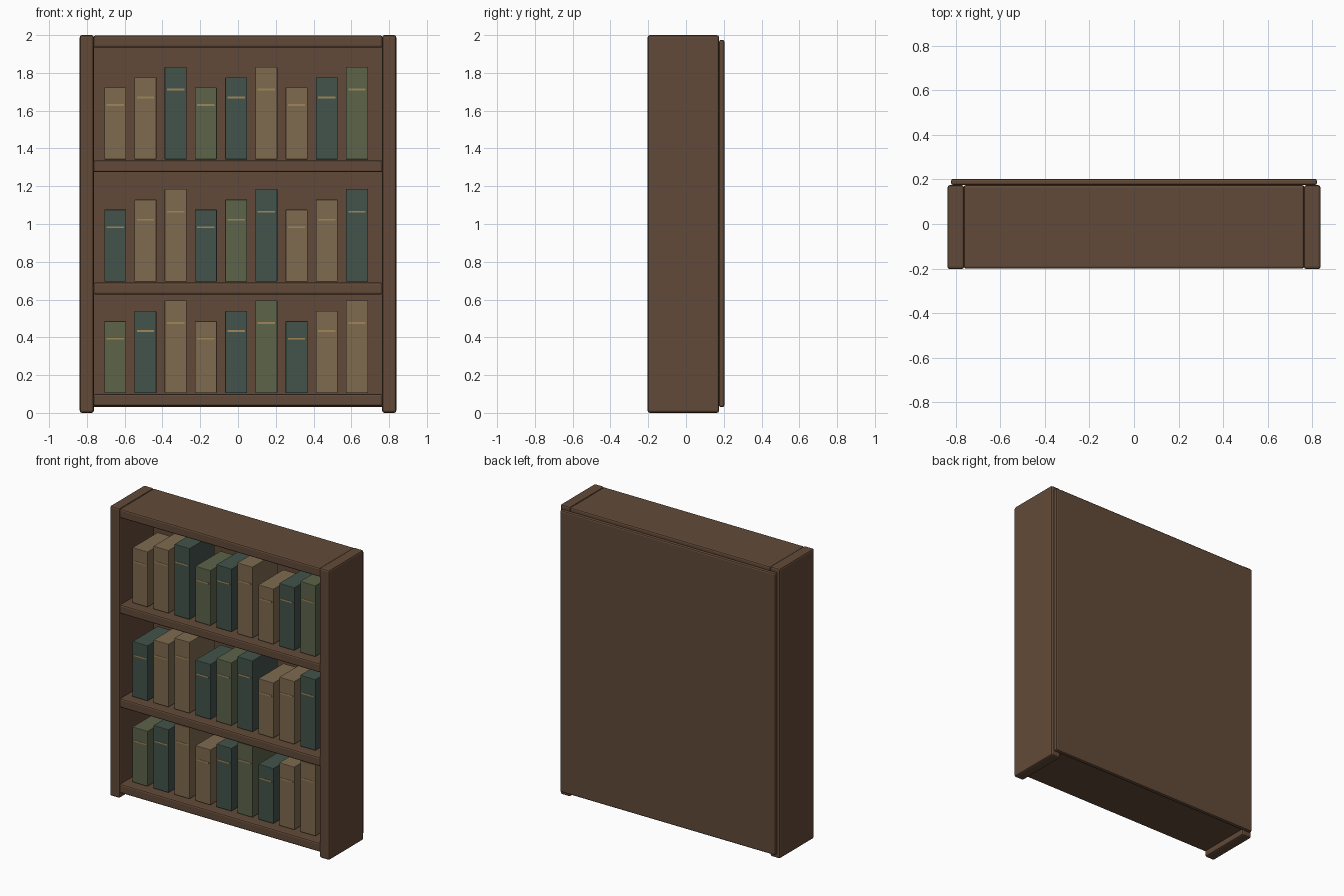
import bpy
import bmesh

old = bpy.data.objects.get("Cube")
if old:
    bpy.data.objects.remove(old, do_unlink=True)


def linear(v):
    v /= 255
    return v / 12.92 if v <= 0.04045 else ((v + 0.055) / 1.055) ** 2.4


def material(name, r, g, b):
    mat = bpy.data.materials.new(name)
    mat.use_nodes = True
    colour = (linear(r), linear(g), linear(b), 1)
    mat.diffuse_color = colour
    bsdf = mat.node_tree.nodes["Principled BSDF"]
    bsdf.inputs["Base Color"].default_value = colour
    bsdf.inputs["Roughness"].default_value = 0.8
    return mat


WOOD = material("brown wood", 98, 74, 56)
TAN = material("tan cloth", 126, 106, 79)
TEAL = material("dark teal cloth", 67, 83, 75)
GREEN = material("olive green cloth", 93, 99, 74)
GOLD = material("dull gold", 160, 134, 88)


def box(name, x, y, z, mat, bevel=0.0):
    """Box from (min, max) ranges on each axis, with optional rounded edges."""
    bm = bmesh.new()
    bmesh.ops.create_cube(bm, size=1)
    for v in bm.verts:
        v.co = [lo + (c + 0.5) * (hi - lo) for c, (lo, hi) in zip(v.co, (x, y, z))]
    mesh = bpy.data.meshes.new(name)
    bm.to_mesh(mesh)
    bm.free()
    mesh.materials.append(mat)
    obj = bpy.data.objects.new(name, mesh)
    bpy.context.collection.objects.link(obj)
    if bevel:
        mod = obj.modifiers.new("rounded edges", 'BEVEL')
        mod.width = bevel
        mod.segments = 2
    return obj


FRONT, REAR = -0.2, 0.175

# Case: side panels, back panel and four boards
for side, s in (("left", 1), ("right", -1)):
    box(f"{side}_side_panel", sorted((s * 0.763, s * 0.838)), (FRONT - 0.003, REAR), (0, 2), WOOD, 0.012)
box("back_panel", (-0.822, 0.822), (REAR, 0.203), (0.03, 1.975), WOOD, 0.01)
shelf_tops = {"bottom_shelf": 0.1, "lower_shelf": 0.69, "upper_shelf": 1.337, "top_board": 1.997}
for name, top in shelf_tops.items():
    box(name, (-0.765, 0.765), (FRONT, REAR), (top - 0.063, top), WOOD, 0.01)

# Books: heights repeat in threes, covers in fives, shifted by one per shelf
heights = (0.381, 0.434, 0.49)
covers = (GREEN, TEAL, TAN, TAN, TEAL)
BOOK_FRONT, BOOK_BACK = -0.14, 0.135
for row, shelf in enumerate(("bottom_shelf", "lower_shelf", "upper_shelf")):
    base = shelf_tops[shelf] + 0.005
    for i in range(9):
        x = -0.65 + 0.16 * i
        h = heights[i % 3]
        label = f"{shelf}_book_{i + 1}"
        box(label, (x - 0.058, x + 0.058), (BOOK_FRONT, BOOK_BACK),
            (base, base + h), covers[(i + row) % 5], 0.003)
        # Gilt band across the spine
        band = base + 0.755 * h
        box(label + "_band", (x - 0.046, x + 0.046), (BOOK_FRONT - 0.002, BOOK_FRONT + 0.004),
            (band - 0.005, band + 0.005), GOLD)
